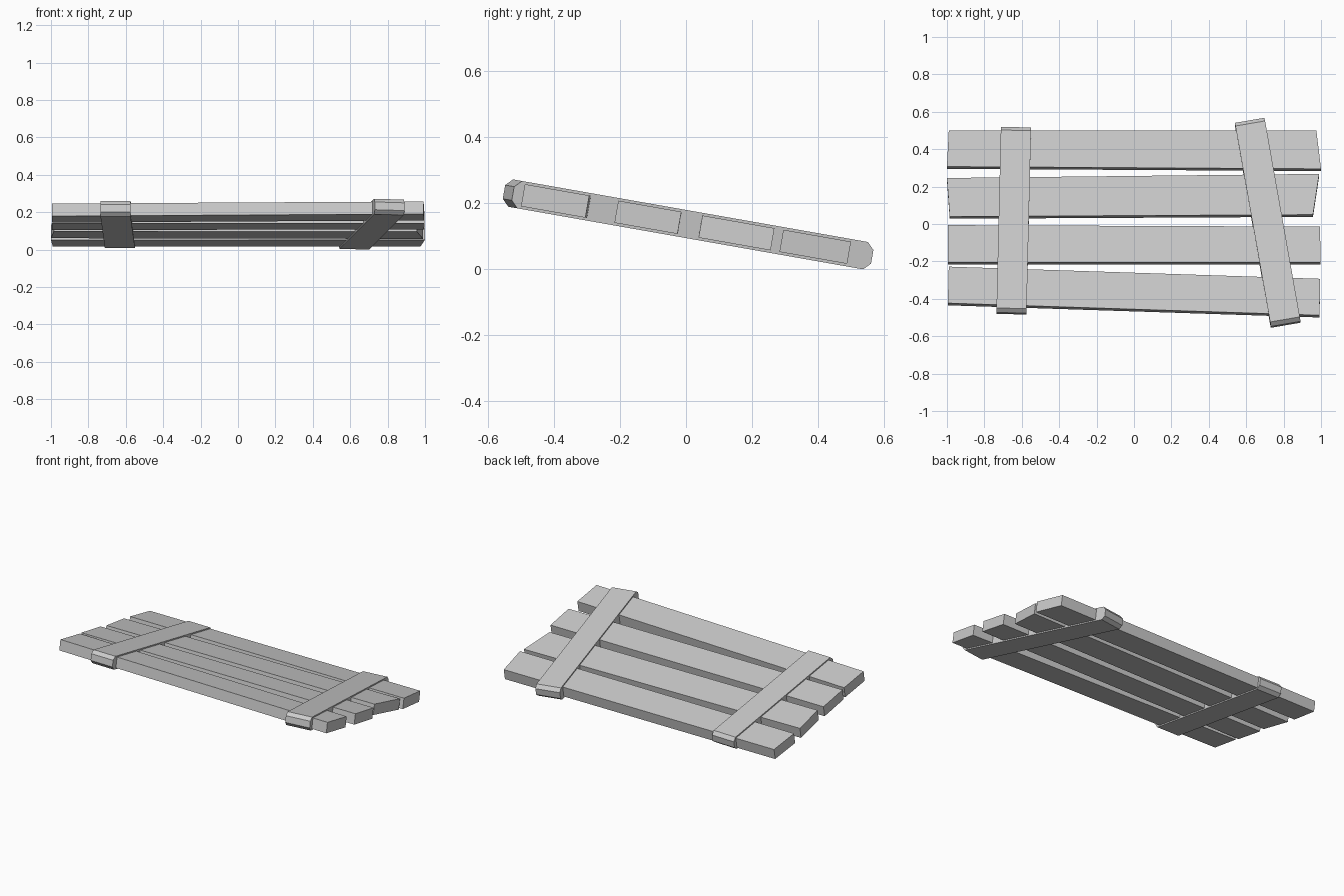
import bpy, bmesh
from math import radians
from mathutils import Matrix, Vector

if "Cube" in bpy.data.objects:
    bpy.data.objects.remove(bpy.data.objects["Cube"])

# the whole panel leans: front edge raised by 10 degrees
TILT = Matrix.Translation((0, 0, 0.137)) @ Matrix.Rotation(radians(-10), 4, 'X')


def prism(name, profile, offset, matrix):
    """Extrude a closed 3D outline along offset, then place it with matrix."""
    bm = bmesh.new()
    face = bm.faces.new([bm.verts.new(p) for p in profile])
    ext = bmesh.ops.extrude_face_region(bm, geom=[face], use_keep_orig=True)
    moved = [g for g in ext['geom'] if isinstance(g, bmesh.types.BMVert)]
    bmesh.ops.translate(bm, verts=moved, vec=offset)
    bmesh.ops.transform(bm, matrix=matrix, verts=bm.verts)
    bmesh.ops.recalc_face_normals(bm, faces=bm.faces)
    mesh = bpy.data.meshes.new(name)
    bm.to_mesh(mesh)
    bm.free()
    obj = bpy.data.objects.new(name, mesh)
    bpy.context.collection.objects.link(obj)


def plank(name, outline, t=0.068):
    # outline is the top face seen from above, converted to the tilted plane
    pts = [(x, (y - 0.006) / 0.985, -t / 2) for x, y in outline]
    prism(name, pts, (0, 0, t), TILT)


def strap(name, back, front, width=0.161, h=0.042, c=0.021):
    # octagonal-ended bar running between two points of the tilted plane
    a, b = Vector(back), Vector(front)
    d = a - b
    e = d.length / 2
    profile = [(-width / 2, y, z) for y, z in (
        (e, c), (e - c, h), (c - e, h), (-e, c),
        (-e, -c), (c - e, -h), (e - c, -h), (e, -c))]
    mid = (a + b) / 2
    turn = Vector((0, 1)).angle_signed(d)
    place = Matrix.Translation((mid.x, mid.y, 0)) @ Matrix.Rotation(-turn, 4, 'Z')
    prism(name, profile, (width, 0, 0), TILT @ place)


# four uneven planks, back to front
planks = {
    "back_plank": [(-0.99, 0.50), (0.975, 0.50), (1.0, 0.295), (-1.0, 0.307)],
    "mid_back_plank": [(-1.0, 0.246), (0.99, 0.268), (0.957, 0.05), (-0.985, 0.04)],
    "mid_front_plank": [(-0.995, -0.006), (0.995, -0.014), (0.997, -0.205), (-0.995, -0.205)],
    "front_plank": [(-0.99, -0.228), (0.995, -0.293), (0.992, -0.488), (-0.995, -0.423)],
}
for name, outline in planks.items():
    plank(name, outline)

# two cross battens
strap("left_batten", (-0.631, 0.522), (-0.655, -0.486))
strap("right_batten", (0.618, 0.559), (0.811, -0.546))
